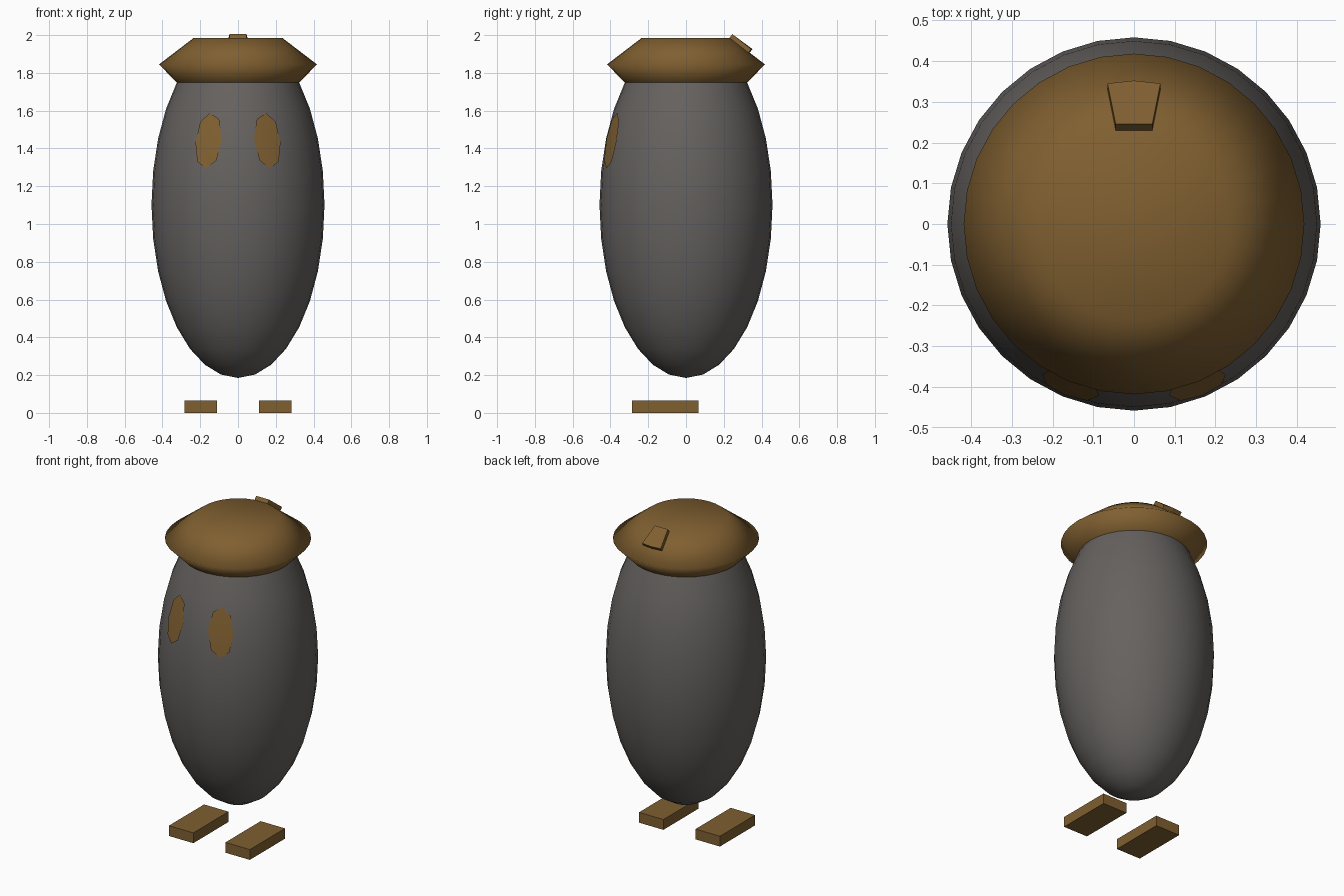
import bpy, bmesh, math

if "Cube" in bpy.data.objects:
    bpy.data.objects.remove(bpy.data.objects["Cube"])

CZ, HALF, RAD, SEG = 1.101, 0.916, 0.458, 32   # body ellipsoid


def material(name, rgb):
    m = bpy.data.materials.new(name)
    m.diffuse_color = (*rgb, 1)
    m.use_nodes = True
    m.node_tree.nodes["Principled BSDF"].inputs["Base Color"].default_value = m.diffuse_color
    return m


grey = material("warm grey", (0.13, 0.121, 0.115))
brown = material("ochre brown", (0.215, 0.115, 0.03))


def add_object(name, bm, mat, smooth=False):
    me = bpy.data.meshes.new(name)
    bm.to_mesh(me)
    bm.free()
    me.materials.append(mat)
    for p in me.polygons:
        p.use_smooth = smooth
    ob = bpy.data.objects.new(name, me)
    bpy.context.collection.objects.link(ob)
    return ob


def lathe(name, profile, mat):
    """Revolve (radius, z) points, listed bottom to top, around z."""
    bm = bmesh.new()
    rings = []
    for r, z in profile:
        n = SEG if r > 1e-4 else 1
        rings.append([bm.verts.new((r * math.cos(2 * math.pi * i / SEG),
                                    r * math.sin(2 * math.pi * i / SEG), z)) for i in range(n)])
    for lo, hi in zip(rings, rings[1:]):
        for i in range(SEG):
            j = (i + 1) % SEG
            quad = [lo[i % len(lo)], lo[j % len(lo)], hi[j % len(hi)], hi[i % len(hi)]]
            bm.faces.new(list(dict.fromkeys(quad)))
    return add_object(name, bm, mat, True)


# Egg-shaped body, open where the cap joins it
profile = []
for k in range(13):
    t = math.pi * k / 16
    profile.append((RAD * math.sin(t), CZ - HALF * math.cos(t)))
lathe("body", profile, grey)

# Flared cap growing from the neck
neck_r, neck_z = profile[-1]
lathe("cap", [(neck_r, neck_z), (0.418, 1.845), (0.235, 1.985), (0, 1.985)], brown)

# Raised tab on the back slope of the cap
bm = bmesh.new()
low = [(-0.045, 0.23, 1.985), (0.045, 0.23, 1.985), (0.065, 0.33, 1.906),
       (0, 0.337, 1.906), (-0.065, 0.33, 1.906)]
base = [bm.verts.new(p) for p in low]
top = [bm.verts.new((x, y + 0.015, z + 0.02)) for x, y, z in low]
bm.faces.new(top)
bm.faces.new(base[::-1])
for i in range(5):
    j = (i + 1) % 5
    bm.faces.new((base[i], base[j], top[j], top[i]))
add_object("cap_tab", bm, brown)

# Eyes: thin eight-sided patches following the body surface
outline = [(0.15, 1.587), (0.10, 1.555), (0.085, 1.45), (0.115, 1.335),
           (0.17, 1.295), (0.215, 1.33), (0.225, 1.43), (0.20, 1.54)]


def on_body(x, z):
    r = RAD * math.sqrt(1 - ((z - CZ) / HALF) ** 2)
    return (x, -math.sqrt(r * r - x * x) - 0.006, z)


for side, label in ((-1, "left"), (1, "right")):
    bm = bmesh.new()
    rim = [bm.verts.new(on_body(side * x, z)) for x, z in outline]
    mid = bm.verts.new(on_body(side * 0.155, 1.443))
    for i in range(8):
        tri = (rim[i], rim[(i + 1) % 8], mid)
        bm.faces.new(tri if side > 0 else tri[::-1])
    add_object(label + "_eye", bm, brown, True)

    # Flat block feet below the body
    bm = bmesh.new()
    bmesh.ops.create_cube(bm, size=1)
    bmesh.ops.scale(bm, vec=(0.17, 0.35, 0.065), verts=bm.verts)
    bmesh.ops.translate(bm, vec=(side * 0.197, -0.11, 0.0325), verts=bm.verts)
    add_object(label + "_foot", bm, brown)
